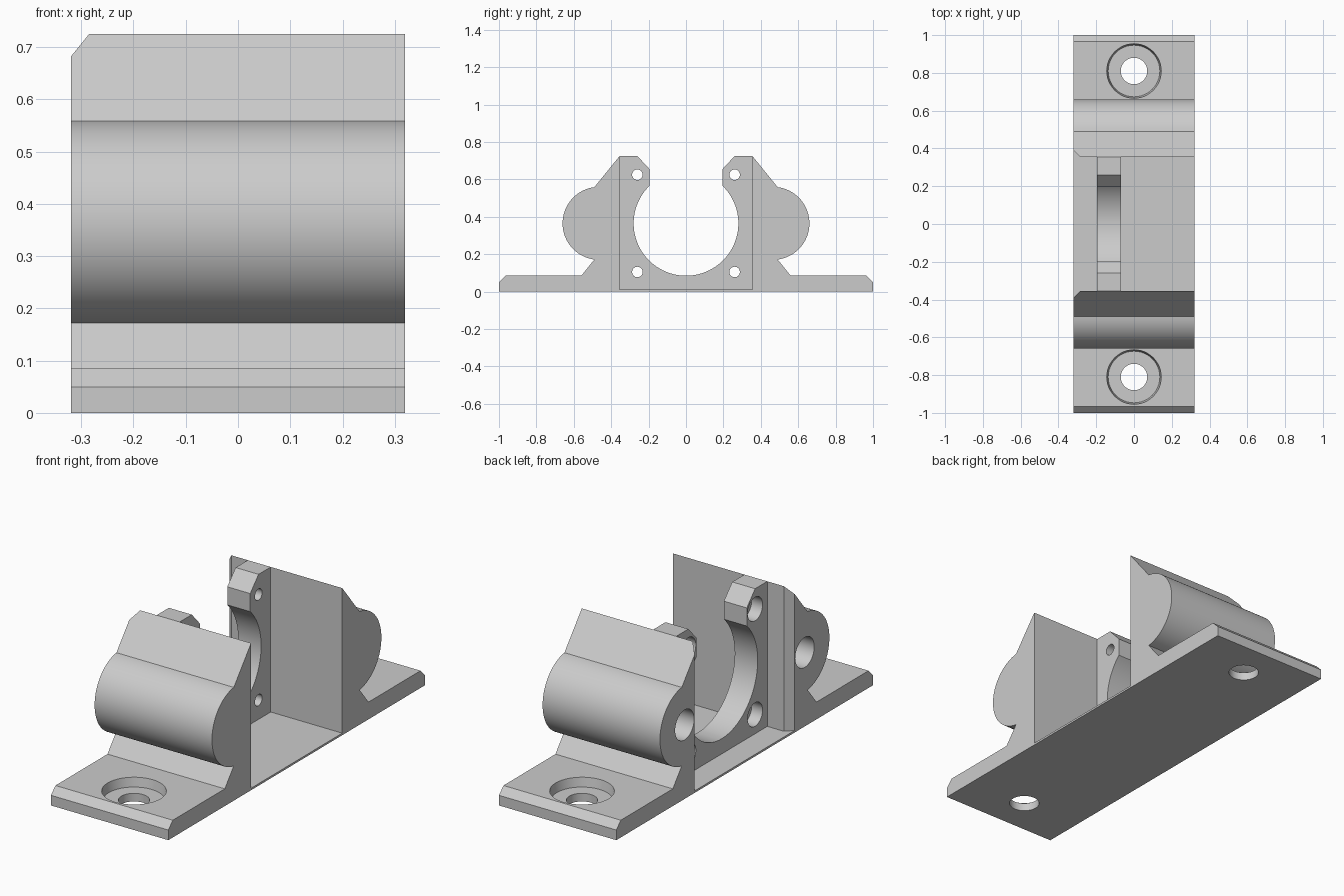
import bpy, bmesh, math
from mathutils import Vector

if "Cube" in bpy.data.objects:
    bpy.data.objects.remove(bpy.data.objects["Cube"], do_unlink=True)

grey = bpy.data.materials.new("light grey")
grey.use_nodes = True
grey.diffuse_color = (0.6, 0.6, 0.6, 1)
grey.node_tree.nodes["Principled BSDF"].inputs["Base Color"].default_value = (0.6, 0.6, 0.6, 1)

HALF_W = 0.32


def arc(cu, cv, r, start, end, steps):
    """Points of a circular arc, angles in radians."""
    return [(cu + r * math.cos(start + (end - start) * i / steps),
             cv + r * math.sin(start + (end - start) * i / steps)) for i in range(steps + 1)]


def mirrored(half):
    """Close a half outline by mirroring it in its first coordinate."""
    return half + [(-u, v) for u, v in reversed(half)]


def prism(name, outline, axis, low, high):
    """Extrude an outline along x (outline in y, z) or z (outline in x, y)."""
    bm = bmesh.new()
    place = (lambda u, v: (low, u, v)) if axis == "x" else (lambda u, v: (u, v, low))
    face = bm.faces.new([bm.verts.new(place(u, v)) for u, v in outline])
    grown = bmesh.ops.extrude_face_region(bm, geom=[face])["geom"]
    step = Vector((high - low, 0, 0)) if axis == "x" else Vector((0, 0, high - low))
    bmesh.ops.translate(bm, vec=step, verts=[g for g in grown if isinstance(g, bmesh.types.BMVert)])
    bmesh.ops.recalc_face_normals(bm, faces=bm.faces)
    mesh = bpy.data.meshes.new(name)
    bm.to_mesh(mesh)
    bm.free()
    mesh.materials.append(grey)
    obj = bpy.data.objects.new(name, mesh)
    bpy.context.collection.objects.link(obj)
    return obj


def disc(name, u, v, r, axis, low, high):
    return prism(name, arc(u, v, r, 0, math.tau, 48)[:-1], axis, low, high)


def select(obj):
    bpy.ops.object.select_all(action="DESELECT")
    obj.select_set(True)
    bpy.context.view_layer.objects.active = obj


def cut(target, cutter):
    cutter.hide_render = True
    mod = target.modifiers.new("cut", "BOOLEAN")
    mod.operation = "DIFFERENCE"
    mod.solver = "EXACT"
    mod.object = cutter
    select(target)
    bpy.ops.object.modifier_apply(modifier=mod.name)
    bpy.data.objects.remove(cutter, do_unlink=True)


# Base with thin floor, two uprights and their rounded bosses
lobe = math.acos(0.025 / 0.195)
half = [(0.355, 0.01), (0.355, 0.725)]
half += arc(0.465, 0.365, 0.195, lobe, -lobe, 40)
half += [(0.56, 0.085), (0.965, 0.085), (1, 0.05), (1, 0)]
base = prism("base_with_uprights", mirrored(half), "x", -HALF_W, HALF_W)

for s in (-1, 1):
    # Screw hole, countersunk seat and softened rim in the foot
    cut(base, disc("screw_hole", 0, s * 0.81, 0.07, "z", -0.1, 0.2))
    seat = disc("screw_seat", 0, s * 0.81, 0.147, "z", 0.04, 0.1)
    for v in seat.data.vertices:
        if v.co.z < 0.05:
            v.co.x *= 0.93
            v.co.y = s * 0.81 + (v.co.y - s * 0.81) * 0.93
    cut(base, seat)
    # Blind hole in the boss
    cut(base, disc("boss_hole", s * 0.468, 0.365, 0.074, "x", -0.4, 0.2))
    # Lead-in chamfer on the upright's inner edge
    wedge = [(-0.34, s * 0.41), (-0.265, s * 0.335), (-0.34, s * 0.335)]
    cut(base, prism("edge_chamfer", wedge, "z", 0.01, 0.8))

# Cradle plate with round opening, between the uprights
open_angle = math.acos(0.195 / 0.28)
half = [(0.355, 0.005), (0.355, 0.725), (0.26, 0.725), (0.195, 0.655)]
half += arc(0, 0.365, 0.28, open_angle, -math.pi / 2, 48)[:-1]
plate = prism("cradle_plate", mirrored(half), "x", -0.195, -0.07)

# Mounting holes in the plate, counterbored from one side
for y in (-0.26, 0.26):
    for z in (0.105, 0.625):
        cut(plate, disc("mount_hole", y, z, 0.028, "x", -0.3, 0))
        cut(plate, disc("mount_counterbore", y, z, 0.058, "x", -0.3, -0.135))

for obj in (base, plate):
    select(obj)
    bpy.ops.object.shade_smooth_by_angle(angle=math.radians(25))
